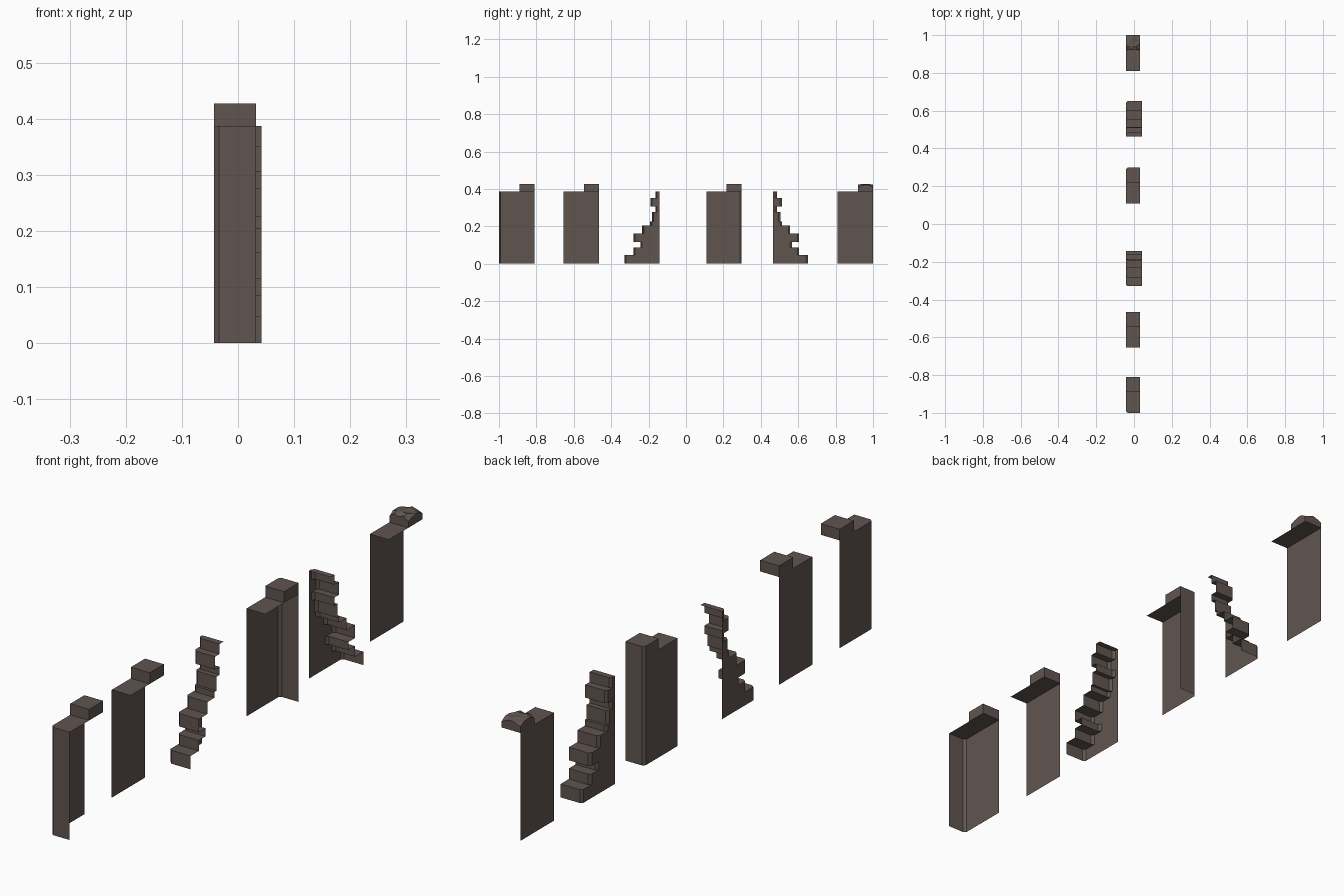
import bpy, bmesh, random

if "Cube" in bpy.data.objects:
    bpy.data.objects.remove(bpy.data.objects["Cube"])

random.seed(4)
XB, XF, XS = -0.043, 0.032, 0.042   # outer wall plane, plain depth, stepped depth
C = 0.009                           # corner chamfer
ZW, ZM = 0.387, 0.427               # wall top, merlon top

stone = bpy.data.materials.new("dark brown stone")
stone.diffuse_color = (0.118, 0.091, 0.081, 1)
stone.use_nodes = True
stone.node_tree.nodes["Principled BSDF"].inputs["Base Color"].default_value = stone.diffuse_color


def finish(name, bm):
    bmesh.ops.remove_doubles(bm, verts=bm.verts, dist=1e-5)
    me = bpy.data.meshes.new(name)
    bm.to_mesh(me)
    bm.free()
    me.materials.append(stone)
    ob = bpy.data.objects.new(name, me)
    bpy.context.collection.objects.link(ob)
    return ob


def face(bm, pts):
    bm.faces.new([bm.verts.new(p) for p in pts])


def upright(bm, path, z0, z1):
    """Vertical open sheet along a plan path."""
    for (xa, ya), (xb, yb) in zip(path, path[1:]):
        face(bm, [(xa, ya, z0), (xb, yb, z0), (xb, yb, z1), (xa, ya, z1)])


def flat(bm, plan, z):
    face(bm, [(x, y, z) for x, y in plan])


def plan_of(y0, y1, low_end, high_end):
    """Footprint from front-low round the outer side, chamfered at closed ends."""
    low = [(XF, y0), (XB + C, y0), (XB, y0 + C)] if low_end else [(XF, y0), (XB, y0)]
    high = [(XB, y1 - C), (XB + C, y1), (XF, y1)] if high_end else [(XB, y1), (XF, y1)]
    return low + high


def wall(name, y0, y1, ym, low_end=False, high_end=False, broken=False):
    # open shell: outer face, optional end return, cap
    bm = bmesh.new()
    plan = plan_of(y0, y1, low_end, high_end)
    path = plan if low_end else plan[1:]
    path = path if high_end else path[:-1]
    upright(bm, path, 0, ZW)
    flat(bm, plan, ZW)
    finish(name, bm)
    # merlon: raised half of the parapet
    bm = bmesh.new()
    mp = plan_of(ym, y1, False, high_end)
    if not broken:
        upright(bm, mp + mp[:1], ZW, ZM)
        flat(bm, mp, ZM)
    else:
        # chipped merlon with an uneven top
        n = 5
        g = []
        for i in range(n):
            row = []
            for j in range(n):
                corner = i in (0, n - 1) and j in (0, n - 1)
                edge = i in (0, n - 1) or j in (0, n - 1)
                drop = 0.018 if corner else random.uniform(0.003, 0.012) if edge else random.uniform(-0.001, 0.006)
                row.append((XB + (XF - XB) * i / (n - 1), ym + (y1 - ym) * j / (n - 1), ZM - drop))
            g.append(row)
        for i in range(n - 1):
            for j in range(n - 1):
                a, b, c, d = g[i][j], g[i + 1][j], g[i + 1][j + 1], g[i][j + 1]
                face(bm, [a, b, c])
                face(bm, [a, c, d])
        rim = g[0][:-1] + [r[-1] for r in g[:-1]] + g[-1][:0:-1] + [r[0] for r in g[:0:-1]]
        for a, b in zip(rim, rim[1:] + rim[:1]):
            face(bm, [(a[0], a[1], ZW), (b[0], b[1], ZW), b, a])
    bmesh.ops.recalc_face_normals(bm, faces=bm.faces)
    finish(name + "_merlon", bm)


# crumbling stepped edge: (band top height, reach from the straight edge)
STEPS = [(0.048, 0.187), (0.086, 0.140), (0.115, 0.102), (0.162, 0.140), (0.205, 0.092),
         (0.226, 0.050), (0.276, 0.040), (0.305, 0.022), (0.351, 0.048), (ZW, 0.022)]


def ruin(name, y, s):
    bm = bmesh.new()
    z = 0
    for k, (top, r) in enumerate(STEPS):
        a = y + s * r
        edge = [(XB, a - s * C), (XB + C, a), (XS, a)]
        upright(bm, [(XB, y)] + edge, z, top)
        if k + 1 < len(STEPS):   # tread or underside between bands
            b = y + s * STEPS[k + 1][1]
            flat(bm, edge + [(XS, b), (XB + C, b), (XB, b - s * C)], top)
        else:
            flat(bm, [(XB, y)] + edge + [(XS, y)], top)
        z = top
    finish(name, bm)


wall("wall_left_end", -1.0, -0.81, -0.89, low_end=True)
wall("wall_middle", -0.655, -0.466, -0.546)
ruin("ruined_wall_left", -0.142, -1)
wall("wall_right_end", 0.109, 0.298, 0.216, high_end=True)
ruin("ruined_wall_right", 0.464, 1)
wall("wall_chipped", 0.809, 1.0, 0.92, broken=True)
